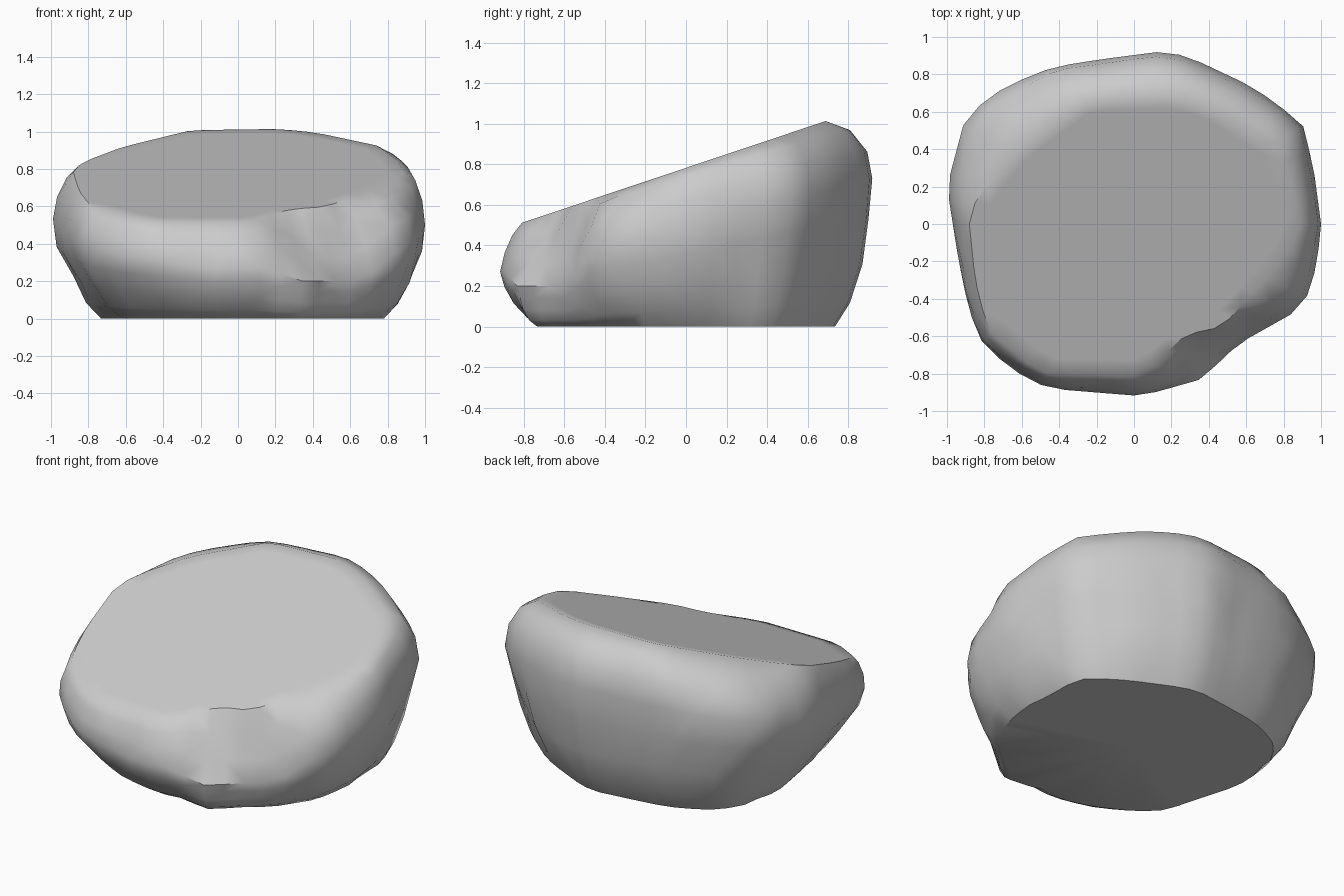
import bpy, bmesh, math, random
from mathutils import Vector

if "Cube" in bpy.data.objects:
    bpy.data.objects.remove(bpy.data.objects["Cube"])

random.seed(4)
N = 48

# Widest outline and flat-top outline, counter-clockwise plan points
WIDE = [(1, 0), (.96, .3), (.9, .54), (.64, .73), (.28, .9), (.13, .92), (-.18, .88),
        (-.43, .84), (-.68, .74), (-.82, .64), (-.91, .54), (-1, .2), (-.95, -.12),
        (-.91, -.34), (-.84, -.6), (-.67, -.77), (-.46, -.88), (.04, -.92),
        (.36, -.83), (.56, -.64), (.88, -.46), (.94, -.36), (.98, -.2)]
TOP = [(.9, -.05), (.84, .22), (.75, .42), (.42, .63), (.22, .69), (-.25, .67), (-.62, .4),
       (-.84, .15), (-.88, 0), (-.85, -.3), (-.78, -.57), (-.5, -.8), (.04, -.81),
       (.28, -.59), (.47, -.55), (.7, -.3)]


def radius(outline, a):
    """Distance from the centre to a closed outline in direction a."""
    dx, dy = math.cos(a), math.sin(a)
    best = 0
    for (x1, y1), (x2, y2) in zip(outline, outline[1:] + outline[:1]):
        ex, ey = x2 - x1, y2 - y1
        det = dx * ey - dy * ex
        if abs(det) < 1e-9:
            continue
        r = (x1 * ey - y1 * ex) / det
        t = (x1 * dy - y1 * dx) / det
        if r > 0 and -1e-6 <= t <= 1 + 1e-6:
            best = max(best, r)
    return best


def top_height(y):
    return .783 + .335 * y


def bump(a, centre, half):
    """Smooth 0..1 weight around a direction given in degrees."""
    d = abs((math.degrees(a) - centre + 180) % 360 - 180) / half
    return 0 if d >= 1 else min(1, 2 * (1 - d))


# Lower side: share of the widest radius at each share of its height
HEIGHTS = (0, .16, .42, .72, 1)
PLAIN = (.78, .86, .925, .98, 1)
SIDES = [(85, 65, (.80, .875, .945, .975, 1)),      # steep back
         (180, 45, (.74, .82, .89, .975, 1)),       # slanted left
         (220, 40, (.71, .80, .88, .965, 1)),       # undercut front left corner
         (-55, 27, (.88, .93, .96, .985, 1)),       # broken front right corner
         (32, 20, (.81, .865, .91, .965, 1))]       # hollow on the right


def column(a):
    """Points up the side of the rock in direction a, from base to flat top."""
    rw, rt = radius(WIDE, a), radius(TOP, a)
    c, s = math.cos(a), math.sin(a)
    chip = bump(a, -55, 27)
    flat = max(chip, .5 * bump(a, -105, 50), .35 * bump(a, 180, 60))
    zw, zt = .5 + .25 * rw * s, top_height(rt * s)
    zw += (.2 - zw) * chip + .04 * bump(a, 225, 35)
    pts = []
    for i, f in enumerate(HEIGHTS):
        k = PLAIN[i]
        for centre, half, row in SIDES:
            k += (row[i] - k) * bump(a, centre, half)
        pts.append((rw * k, zw * f))
    # rounded shoulder, flatter at the broken corner
    for deg in (28, 58, 90):
        u, v = math.cos(math.radians(deg)), math.sin(math.radians(deg))
        u += (1 - deg / 90 - u) * flat
        v += (deg / 90 - v) * flat
        pts.append((rt + (rw - rt) * u, zw + (zt - zw) * v))
    out = []
    for i, (r, z) in enumerate(pts):
        if i in (1, 2, 3, 5):      # gentle weathering
            r *= 1 + random.uniform(-.007, .007)
        out.append(Vector((r * c, r * s, z)))
    # inner ring keeps the top plane clean
    out.append(Vector((rt * .9 * c, rt * .9 * s, top_height(rt * .9 * s))))
    return out


bm = bmesh.new()
cols = [[bm.verts.new(p) for p in column(-math.pi + 2 * math.pi * i / N)] for i in range(N)]
tip = bm.verts.new((0, 0, top_height(0)))
base = bm.verts.new((0, 0, 0))
for i in range(N):
    p, q = cols[i], cols[(i + 1) % N]
    for j in range(len(p) - 1):
        bm.faces.new((p[j], q[j], q[j + 1], p[j + 1]))
    bm.faces.new((p[-1], q[-1], tip))       # sloping flat top
    bm.faces.new((q[0], p[0], base))        # flat base
bmesh.ops.triangulate(bm, faces=bm.faces[:])
bmesh.ops.recalc_face_normals(bm, faces=bm.faces[:])

mesh = bpy.data.meshes.new("rock")
bm.to_mesh(mesh)
bm.free()
rock = bpy.data.objects.new("rock", mesh)
bpy.context.collection.objects.link(rock)

grey = bpy.data.materials.new("stone grey")
grey.diffuse_color = (.6, .6, .6, 1)
grey.use_nodes = True
grey.node_tree.nodes["Principled BSDF"].inputs["Base Color"].default_value = grey.diffuse_color
mesh.materials.append(grey)

bpy.context.view_layer.objects.active = rock
rock.select_set(True)
bpy.ops.object.shade_smooth_by_angle(angle=math.radians(40))
